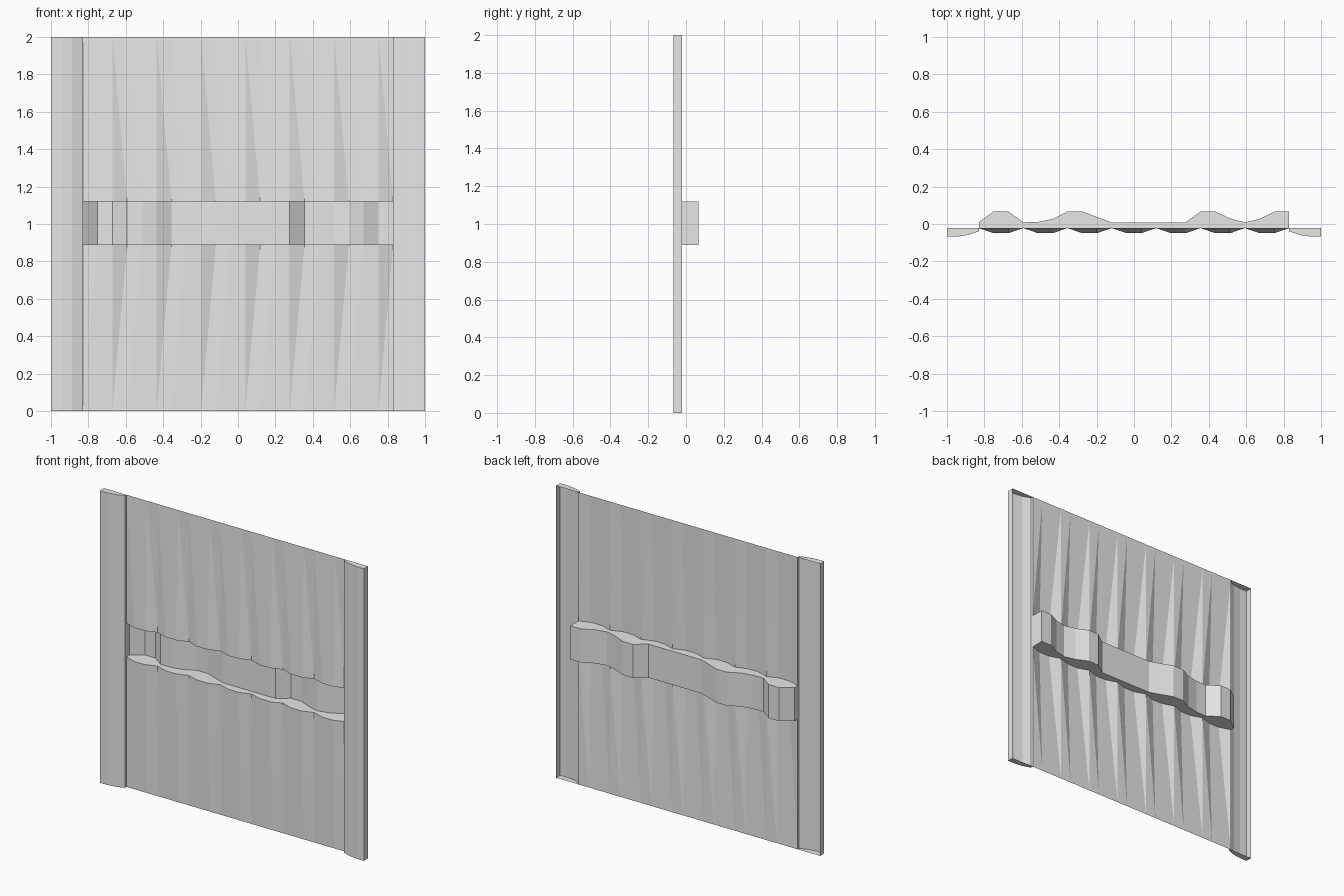
import bpy
import bmesh

cube = bpy.data.objects.get("Cube")
if cube:
    bpy.data.objects.remove(cube, do_unlink=True)

grey = bpy.data.materials.new("plain_grey")
grey.use_nodes = True
grey.diffuse_color = (0.8, 0.8, 0.8, 1)
grey.node_tree.nodes["Principled BSDF"].inputs["Base Color"].default_value = grey.diffuse_color

HALF, BACK, RIDGE = 0.83, -0.022, -0.049   # sheet half width, flat depth, fold depth
LOW, HIGH, TOP = 0.89, 1.12, 2.0           # recess bottom and top, full height
COLS = 21
xs = [-HALF + 2 * HALF * k / COLS for k in range(COLS + 1)]
folds = [BACK if k % 3 == 0 else RIDGE for k in range(COLS + 1)]
flat = [BACK] * (COLS + 1)


def finish(bm, name):
    mesh = bpy.data.meshes.new(name)
    bm.to_mesh(mesh)
    bm.free()
    mesh.materials.append(grey)
    obj = bpy.data.objects.new(name, mesh)
    bpy.context.collection.objects.link(obj)
    return obj


def row(bm, depths, z):
    return [bm.verts.new((x, y, z)) for x, y in zip(xs, depths)]


def bridge(bm, a, b, split=False):
    """Join two rows; split cuts each cell from a[k] to b[k + 1]."""
    for k in range(len(a) - 1):
        if split:
            bm.faces.new((a[k], b[k], b[k + 1]))
            bm.faces.new((a[k], b[k + 1], a[k + 1]))
        else:
            bm.faces.new((a[k], b[k], b[k + 1], a[k + 1]))


# Pleated sheet: flat at the outer edge, folded along the recess
def pleated_sheet(name, outer_z, inner_z):
    bm = bmesh.new()
    bridge(bm, row(bm, flat, outer_z), row(bm, folds, inner_z), split=True)
    if outer_z < inner_z:
        bmesh.ops.reverse_faces(bm, faces=bm.faces[:])
    return finish(bm, name)


pleated_sheet("upper_sheet", TOP, HIGH)
pleated_sheet("lower_sheet", 0, LOW)

# Recessed channel, open at the front, with a wavy back wall
wave = [0.010, 0.067, 0.067, 0.009, 0.011, 0.027, 0.067, 0.067, 0.037]
wave += [0.009] * 6
wave += [0.067, 0.067, 0.030, 0.009, 0.027, 0.067, 0.067]
bm = bmesh.new()
loops = [row(bm, folds, HIGH), row(bm, wave, HIGH),
         row(bm, wave, LOW), row(bm, folds, LOW)]
for a, b in zip(loops, loops[1:]):
    bridge(bm, a, b)
bm.faces.new([r[0] for r in reversed(loops)])
bm.faces.new([r[-1] for r in loops])
finish(bm, "wavy_channel")

# Side rails: curved front, outer wall, inner step and end caps, open at the back
profile = [(1, BACK), (1, -0.067), (0.945, -0.067), (0.887, -0.059),
           (HALF, -0.039), (HALF, BACK)]
for side, label in ((1, "left"), (-1, "right")):
    bm = bmesh.new()
    bottom = [bm.verts.new((side * x, y, 0)) for x, y in profile]
    top = [bm.verts.new((side * x, y, TOP)) for x, y in profile]
    bridge(bm, bottom, top)
    bm.faces.new(bottom)
    bm.faces.new(list(reversed(top)))
    if side < 0:
        bmesh.ops.reverse_faces(bm, faces=bm.faces[:])
    finish(bm, label + "_rail")
